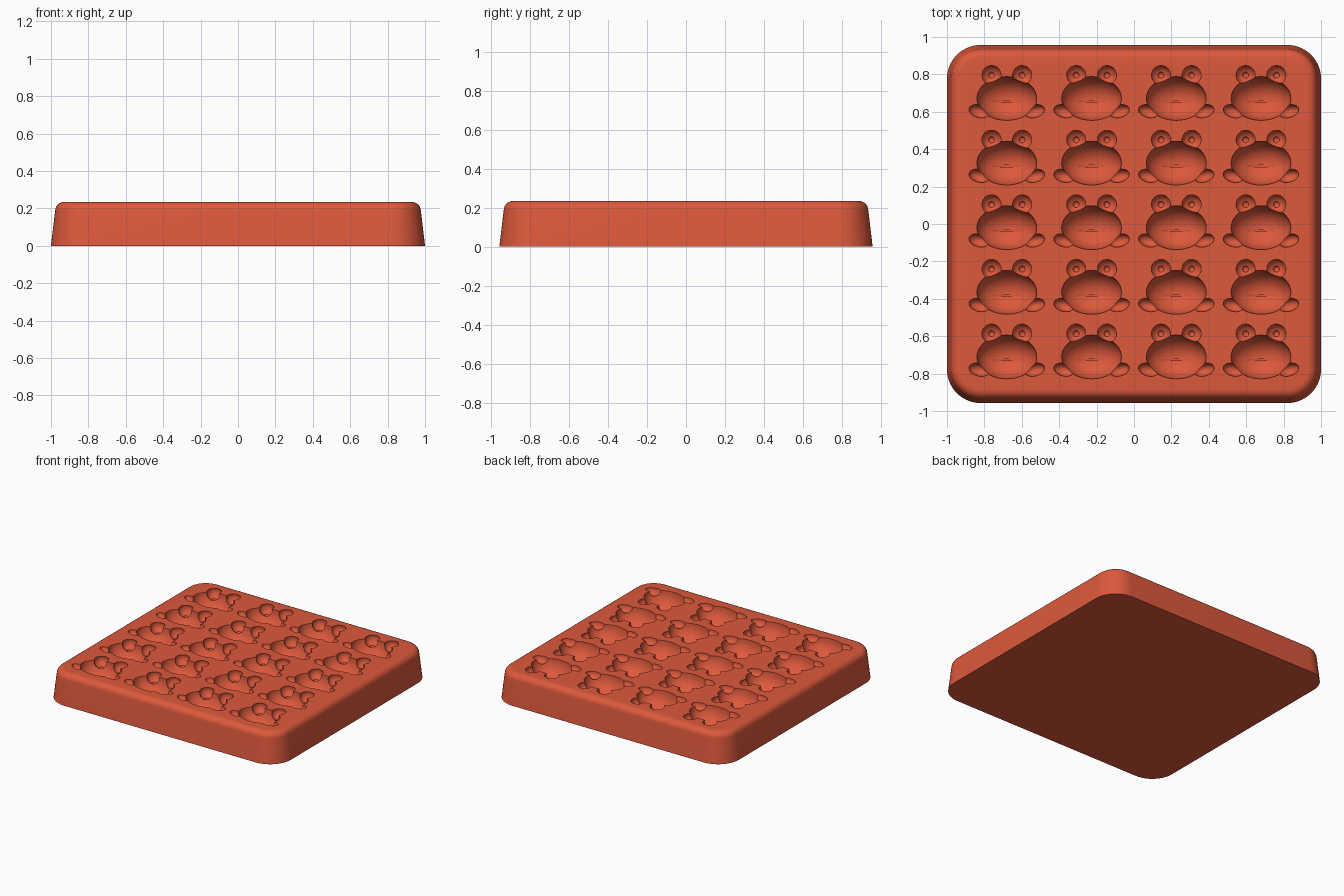
import bpy
import bmesh
from math import sin, cos, pi, radians

default = bpy.data.objects.get("Cube")
if default:
    bpy.data.objects.remove(default, do_unlink=True)

TOP = 0.235

red = bpy.data.materials.new("red silicone")
red.use_nodes = True
colour = (0.72, 0.10, 0.045, 1)
red.diffuse_color = colour
red.node_tree.nodes["Principled BSDF"].inputs["Base Color"].default_value = colour


def apply_modifier(obj, mod):
    bpy.ops.object.select_all(action='DESELECT')
    bpy.context.view_layer.objects.active = obj
    obj.select_set(True)
    bpy.ops.object.modifier_apply(modifier=mod.name)


def combine(obj, other, operation):
    mod = obj.modifiers.new("boolean", 'BOOLEAN')
    mod.operation = operation
    mod.solver = 'EXACT'
    mod.object = other
    apply_modifier(obj, mod)
    bpy.data.objects.remove(other, do_unlink=True)


def finish(obj):
    obj.data.transform(obj.matrix_basis)
    obj.matrix_basis.identity()
    obj.data.materials.append(red)
    return obj


def ellipsoid(name, centre, size, turn=0):
    bpy.ops.mesh.primitive_uv_sphere_add(segments=40, ring_count=24, location=centre,
                                         rotation=(0, 0, turn))
    obj = bpy.context.object
    obj.name = name
    obj.scale = size
    bpy.context.view_layer.update()
    return finish(obj)


def rounded_ring(bm, half_x, half_y, radius, z, steps=14):
    ring = []
    for corner, (sx, sy) in enumerate([(1, 1), (-1, 1), (-1, -1), (1, -1)]):
        for i in range(steps + 1):
            a = (corner + i / steps) * pi / 2
            ring.append(bm.verts.new((sx * (half_x - radius) + radius * cos(a),
                                      sy * (half_y - radius) + radius * sin(a), z)))
    return ring


# Tapered tray block with a rounded top edge
profile = [(0, 0), (0.022, 0.185)]
for i in range(1, 9):
    a = radians(6 + 84 * i / 8)
    profile.append((0.072 - 0.05 * cos(a), 0.185 + 0.05 * sin(a)))
bm = bmesh.new()
rings = [rounded_ring(bm, 1 - d, 0.957 - d, 0.18 - d, z) for d, z in profile]
for low, high in zip(rings, rings[1:]):
    for i in range(len(low)):
        j = (i + 1) % len(low)
        bm.faces.new((low[i], low[j], high[j], high[i]))
bm.faces.new(rings[0][::-1])
bm.faces.new(rings[-1])
mesh = bpy.data.meshes.new("mould_tray")
bm.to_mesh(mesh)
bm.free()
tray = bpy.data.objects.new("mould_tray", mesh)
bpy.context.collection.objects.link(tray)
finish(tray)

# One frog-shaped cutter: head, eyes, pupils, feet and mouth
x0, y0 = -0.68, -0.02 - 2 * 0.3455
frog = ellipsoid("frog_cutter", (x0, y0, TOP), (0.16, 0.117, 0.13))
frog.hide_render = True
for side in (-1, 1):
    parts = [
        ellipsoid("eye", (x0 + side * 0.082, y0 + 0.125, TOP - 0.015), (0.053, 0.053, 0.053)),
        ellipsoid("pupil", (x0 + side * 0.082, y0 + 0.125, TOP - 0.062), (0.017, 0.017, 0.017)),
        ellipsoid("foot", (x0 + side * 0.148, y0 - 0.068, TOP), (0.055, 0.034, 0.045),
                  side * radians(15)),
    ]
    for part in parts:
        combine(frog, part, 'UNION')
bpy.ops.mesh.primitive_cylinder_add(vertices=48, radius=1, depth=1,
                                    location=(x0, y0 - 0.015, TOP - 0.06),
                                    rotation=(pi / 2, 0, 0))
mouth = bpy.context.object
mouth.scale = (0.1, 0.078, 0.009)
bpy.context.view_layer.update()
combine(frog, finish(mouth), 'UNION')

# Repeat the cutter over four columns and five rows
for count, step in ((4, (0.453, 0, 0)), (5, (0, 0.3455, 0))):
    array = frog.modifiers.new("array", 'ARRAY')
    array.count = count
    array.use_relative_offset = False
    array.use_constant_offset = True
    array.constant_offset_displace = step
    apply_modifier(frog, array)

# Press the cavities into the tray
combine(tray, frog, 'DIFFERENCE')
while len(tray.data.materials) > 1:
    tray.data.materials.pop()
for face in tray.data.polygons:
    face.material_index = 0
bpy.ops.object.select_all(action='DESELECT')
tray.select_set(True)
bpy.context.view_layer.objects.active = tray
bpy.ops.object.shade_smooth_by_angle(angle=radians(35))
